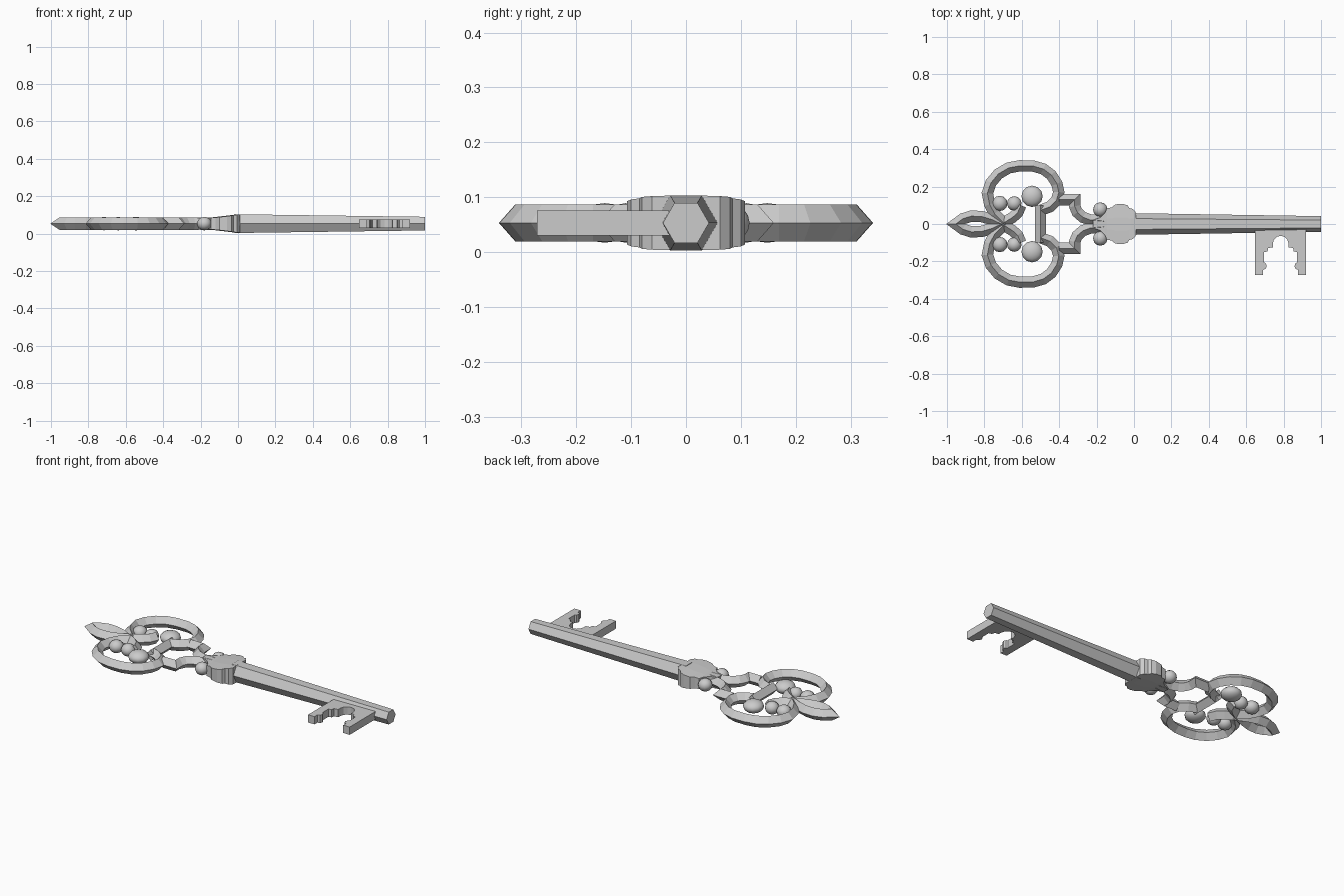
import bpy, bmesh, math
from mathutils import Vector

if "Cube" in bpy.data.objects:
    bpy.data.objects.remove(bpy.data.objects["Cube"])

ZC = 0.053          # mid height of the key
HW, HH = 0.03, 0.034  # half width / height of the diamond bars


def finish(name, bm):
    bmesh.ops.recalc_face_normals(bm, faces=bm.faces[:])
    me = bpy.data.meshes.new(name)
    bm.to_mesh(me)
    bm.free()
    ob = bpy.data.objects.new(name, me)
    bpy.context.collection.objects.link(ob)
    return ob


def diamond_bar(name, pts, side=1):
    """Sweep a diamond section along a flat path with mitred corners."""
    bm = bmesh.new()
    p = [Vector((x, y * side)) for x, y in pts]
    rings = []
    for i, c in enumerate(p):
        a = (c - p[i - 1]).normalized() if i else (p[1] - c).normalized()
        b = (p[i + 1] - c).normalized() if i < len(p) - 1 else a
        t = (a + b).normalized()
        n = Vector((-t.y, t.x)) * HW / max(0.45, t.dot(a))
        rings.append([bm.verts.new(v) for v in (
            (c.x + n.x, c.y + n.y, ZC), (c.x, c.y, ZC + HH),
            (c.x - n.x, c.y - n.y, ZC), (c.x, c.y, ZC - HH))])
    for r, q in zip(rings, rings[1:]):
        for k in range(4):
            bm.faces.new((r[k], r[(k + 1) % 4], q[(k + 1) % 4], q[k]))
    bm.faces.new(rings[0])
    bm.faces.new(rings[-1])
    return finish(name, bm)


def plate(name, outline, half):
    """Closed outline extruded about mid height; half(x, y) is half thickness."""
    bm = bmesh.new()
    top = [bm.verts.new((x, y, ZC + half(x, y))) for x, y in outline]
    bot = [bm.verts.new((x, y, ZC - half(x, y))) for x, y in outline]
    bm.faces.new(top)
    bm.faces.new(bot)
    for i in range(len(top)):
        j = (i + 1) % len(top)
        bm.faces.new((top[i], top[j], bot[j], bot[i]))
    return finish(name, bm)


# Tapered hexagonal shank
bm = bmesh.new()
ends = []
for x, r in ((-0.02, 0.058), (1.0, 0.042)):
    ends.append([bm.verts.new((x, r * math.cos(k * math.pi / 3),
                               ZC + r * math.sin(k * math.pi / 3))) for k in range(6)])
for k in range(6):
    j = (k + 1) % 6
    bm.faces.new((ends[0][k], ends[0][j], ends[1][j], ends[1][k]))
bm.faces.new(ends[0])
bm.faces.new(ends[1])
finish("shank", bm)

# Bit with an arched, stepped notch (right half mirrored)
half_bit = [(0.136, -0.02), (0.136, -0.272), (0.094, -0.272), (0.094, -0.245),
            (0.08, -0.24), (0.074, -0.225), (0.08, -0.21), (0.088, -0.205),
            (0.088, -0.15), (0.07, -0.147), (0.066, -0.128), (0.042, -0.125)]
half_bit += [(0.042 * math.cos(a), -0.105 + 0.042 * math.sin(a))
             for a in (0, math.pi / 6, math.pi / 3)]
outline = [(0.784 + x, y) for x, y in half_bit] + [(0.784, -0.063)]
outline += [(0.784 - x, y) for x, y in reversed(half_bit)]
plate("bit", outline, lambda x, y: 0.023)

# Scalloped collar, thicker toward the shank (strips across x)
side = [(-0.22, 0.022), (-0.18, 0.035), (-0.155, 0.06), (-0.145, 0.085), (-0.12, 0.088),
        (-0.1, 0.105), (-0.06, 0.108), (-0.035, 0.1), (-0.025, 0.085), (-0.005, 0.08),
        (0.01, 0.062)]
bm = bmesh.new()
sections = []
for x, y in side:
    h = 0.033 + 0.017 * max(0, min(1, (x + 0.14) / 0.14))
    e = h - 0.05 * max(0, y - 0.04)
    sections.append([bm.verts.new((x, yy, ZC + zz)) for yy, zz in (
        (-y, e), (-y / 3, h), (y / 3, h), (y, e),
        (y, -e), (y / 3, -h), (-y / 3, -h), (-y, -e))])
for r, q in zip(sections, sections[1:]):
    for k in range(8):
        bm.faces.new((r[k], r[(k + 1) % 8], q[(k + 1) % 8], q[k]))
bm.faces.new(sections[0])
bm.faces.new(sections[-1])
finish("collar", bm)

# Bow: paths for the upper half, mirrored below
loop = [(-0.495, 0.075), (-0.45, 0.092), (-0.415, 0.125), (-0.402, 0.17), (-0.412, 0.215),
        (-0.442, 0.262), (-0.485, 0.294), (-0.54, 0.31), (-0.61, 0.311), (-0.67, 0.3),
        (-0.725, 0.268), (-0.765, 0.22), (-0.784, 0.165), (-0.772, 0.105),
        (-0.745, 0.055), (-0.69, 0.0)]
shoulder = [(-0.4, 0.13), (-0.317, 0.13), (-0.317, 0.095), (-0.303, 0.062),
            (-0.273, 0.036), (-0.235, 0.022), (-0.16, 0.015)]
leaf = [(-0.953, 0.0), (-0.915, 0.028), (-0.87, 0.042), (-0.815, 0.04), (-0.76, 0.024),
        (-0.7, -0.004), (-0.65, -0.035), (-0.622, -0.06), (-0.605, -0.1)]
balls = [(-0.18, 0.077, 0.039), (-0.64, 0.11, 0.039), (-0.717, 0.11, 0.041),
         (-0.545, 0.148, 0.057)]
for s, tag in ((1, "upper"), (-1, "lower")):
    diamond_bar(f"{tag}_loop", loop, s)
    diamond_bar(f"{tag}_shoulder", shoulder, s)
    for i, (x, y, r) in enumerate(balls):
        bpy.ops.mesh.primitive_uv_sphere_add(segments=12, ring_count=8, radius=r,
                                             location=(x, s * y, ZC))
        ob = bpy.context.object
        ob.name = f"{tag}_bead_{i + 1}"
        ob.scale.z = min(1, 0.036 / r)
        bpy.ops.object.shade_smooth()

# Leaf at the far end, both strokes in one mitred path
diamond_bar("leaf", list(reversed(leaf)) + [(x, -y) for x, y in leaf[1:]])

# Cross bar between the two loops
diamond_bar("cross_bar", [(-0.5, -0.1), (-0.5, 0.1)])
